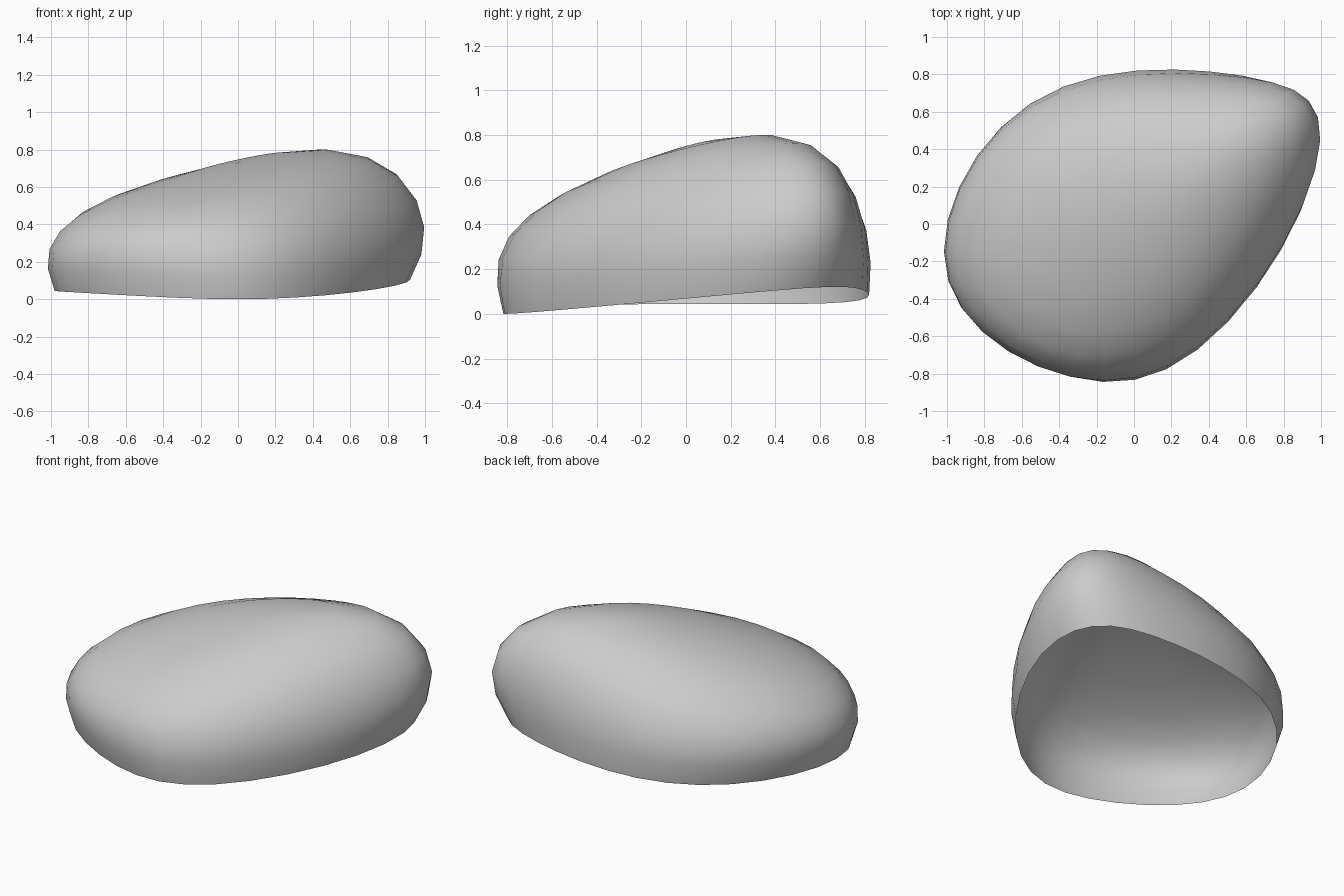
import bpy, bmesh
from math import sin, cos, pi

if "Cube" in bpy.data.objects:
    bpy.data.objects.remove(bpy.data.objects["Cube"])

SEGMENTS, RINGS = 32, 8


def shell_point(a, b, c):
    """Map a point of the unit hemisphere to the skewed egg-shaped dome."""
    s, t = 0.8 * a + 0.6 * b, 0.8 * b - 0.6 * a   # along / across the ridge
    tip = 0.055 * s * s * (1 + s) * c             # pushes the pointed end out
    pinch = -0.17 * t * s * (1 + s) * c           # sharpens the ridge
    taper = a * (1 + a) * (0.02 + 0.13 * c)       # narrows towards the tip
    x = (a * (0.95 + 0.365 * c) + a * a * (-0.03 + 0.08 * c)
         - 0.08 * a * b * b * (1 - b) + 0.8 * tip - 0.6 * pinch)
    y = (b * (0.81 + 0.2 * c - taper) + 0.02 * c + 0.12 * a + 0.15 * a**3
         + 0.12 * a * a + a * c * c * (0.36 + 0.08 * a)
         + 0.6 * tip + 0.8 * pinch)
    rim = 0.055 + 0.03 * a + 0.036 * b + 0.019 * (a * a - b * b) + 0.03 * a * b
    z = (0.73 * c + rim * (1 - c) + c * c * (0.2 * a + 0.1 * b)
         + c * (0.04 * a + 0.06 * b) + 0.06 * a * c**6 + 0.15 * a * a * c**4)
    return x, y, z


# Open dome: rings from the rim up to the pole
bm = bmesh.new()
rings = []
for i in range(RINGS):
    p = i / RINGS * pi / 2
    rings.append([bm.verts.new(shell_point(cos(p) * cos(t), cos(p) * sin(t), sin(p)))
                  for t in (2 * pi * k / SEGMENTS for k in range(SEGMENTS))])
pole = bm.verts.new(shell_point(0, 0, 1))
for k in range(SEGMENTS):
    n = (k + 1) % SEGMENTS
    for low, high in zip(rings, rings[1:]):
        bm.faces.new((low[k], low[n], high[n], high[k]))
    bm.faces.new((rings[-1][k], rings[-1][n], pole))
for f in bm.faces:
    f.smooth = True

mesh = bpy.data.meshes.new("dome_shell")
bm.to_mesh(mesh)
bm.free()
shell = bpy.data.objects.new("dome_shell", mesh)
bpy.context.collection.objects.link(shell)
